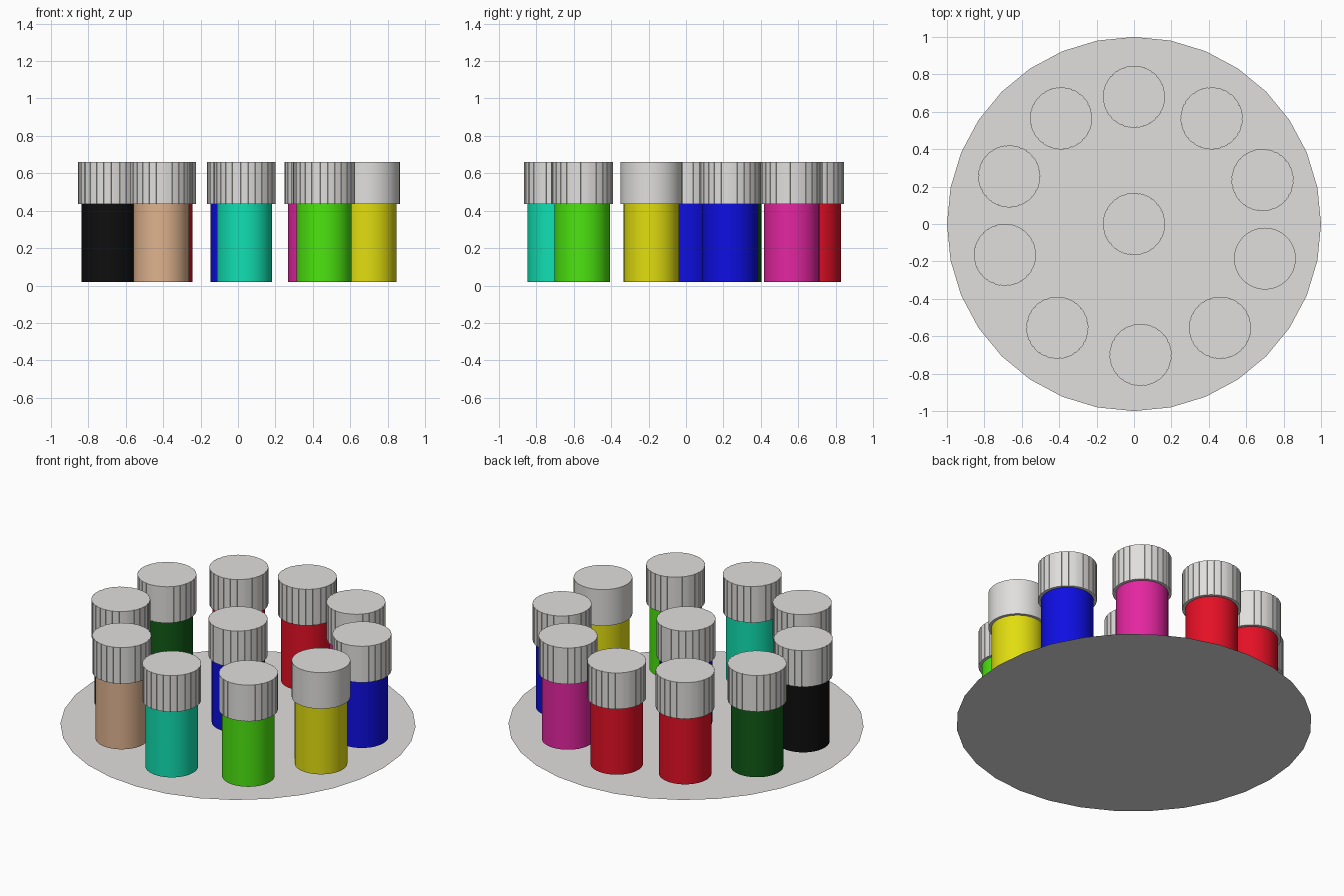
import bpy, bmesh, math

cube = bpy.data.objects.get("Cube")
if cube:
    bpy.data.objects.remove(cube, do_unlink=True)


def linear(c):
    c /= 255
    return c / 12.92 if c <= 0.04 else ((c + 0.055) / 1.055) ** 2.4


def material(name, r, g, b):
    m = bpy.data.materials.new(name)
    m.use_nodes = True
    col = (linear(r), linear(g), linear(b), 1)
    m.diffuse_color = col
    m.node_tree.nodes["Principled BSDF"].inputs["Base Color"].default_value = col
    return m


MATS = {
    "light_grey": material("light_grey", 224, 223, 221),
    "red": material("red", 228, 16, 37),
    "magenta": material("magenta", 227, 38, 160),
    "blue": material("blue", 14, 14, 226),
    "yellow": material("yellow", 225, 221, 16),
    "green": material("green", 76, 228, 16),
    "teal": material("teal", 17, 224, 178),
    "tan": material("tan", 223, 179, 143),
    "black": material("black", 14, 14, 14),
    "dark_green": material("dark_green", 16, 90, 22),
}


def add_object(name, bm, mat, smooth=True):
    me = bpy.data.meshes.new(name)
    bm.normal_update()
    bm.to_mesh(me)
    bm.free()
    ob = bpy.data.objects.new(name, me)
    bpy.context.collection.objects.link(ob)
    me.materials.append(MATS[mat])
    if smooth:
        bpy.ops.object.select_all(action="DESELECT")
        ob.select_set(True)
        bpy.context.view_layer.objects.active = ob
        bpy.ops.object.shade_smooth_by_angle(angle=math.radians(30))
    return ob


def prism(name, outline, x, y, z0, z1, mat):
    """Closed upright prism over a polygon outline."""
    bm = bmesh.new()
    low = [bm.verts.new((x + px, y + py, z0)) for px, py in outline]
    high = [bm.verts.new((x + px, y + py, z1)) for px, py in outline]
    n = len(outline)
    bm.faces.new(low[::-1])
    bm.faces.new(high)
    for i in range(n):
        j = (i + 1) % n
        bm.faces.new((low[i], low[j], high[j], high[i]))
    return add_object(name, bm, mat)


def circle(radius, n=64):
    return [(radius * math.cos(math.tau * i / n), radius * math.sin(math.tau * i / n))
            for i in range(n)]


def ribbed(radius, ribs, depth):
    """Circle broken by narrow shallow grooves."""
    pts = []
    for i in range(ribs):
        for frac, r in ((0, radius), (0.4, radius), (0.8, radius),
                        (0.82, radius - depth), (0.98, radius - depth)):
            a = math.tau * (i + frac) / ribs
            pts.append((r * math.cos(a), r * math.sin(a)))
    return pts


# Thin round tray
bm = bmesh.new()
bmesh.ops.create_circle(bm, cap_ends=True, segments=32, radius=1)
add_object("tray", bm, "light_grey", smooth=False)

# Paint pots: one in the middle, ten in a loose ring
POTS = [
    ("blue", 0, 0),
    ("red", 0, 0.68),
    ("magenta", 0.415, 0.565),
    ("blue", 0.687, 0.235),
    ("yellow", 0.70, -0.185),
    ("green", 0.46, -0.555),
    ("teal", 0.035, -0.70),
    ("tan", -0.41, -0.555),
    ("black", -0.69, -0.165),
    ("dark_green", -0.667, 0.255),
    ("red", -0.39, 0.565),
]
for i, (colour, x, y) in enumerate(POTS):
    prism(f"pot_{i}", circle(0.148), x, y, 0.02, 0.44, colour)
    # One lid is plain, the others have a grip
    rim = circle(0.165) if colour == "yellow" else ribbed(0.166, 26, 0.003)
    prism(f"lid_{i}", rim, x, y, 0.435, 0.66, "light_grey")
